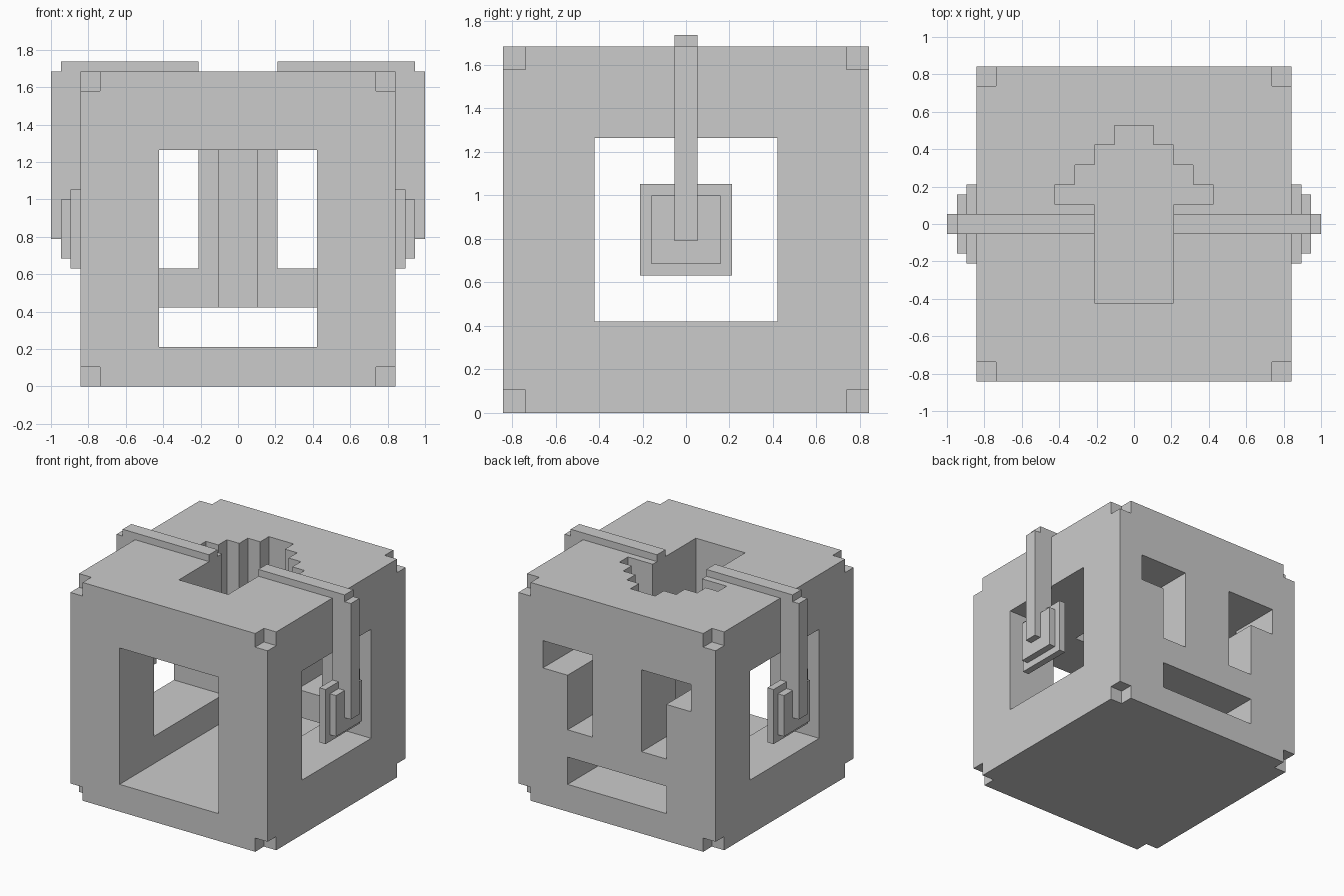
import bpy, bmesh
from mathutils import Vector

if "Cube" in bpy.data.objects:
    bpy.data.objects.remove(bpy.data.objects["Cube"])

U = 2 / 19          # one grid unit of the blocky design
N = 8               # half the block's width in units


def make_object(name, bm):
    mesh = bpy.data.meshes.new(name)
    bm.to_mesh(mesh)
    bm.free()
    obj = bpy.data.objects.new(name, mesh)
    bpy.context.collection.objects.link(obj)
    return obj


def box(name, x0, x1, y0, y1, z0, z1):
    bm = bmesh.new()
    bmesh.ops.create_cube(bm, size=1)
    for v in bm.verts:
        v.co = Vector(((x0 + x1) / 2 + v.co.x * (x1 - x0),
                       (y0 + y1) / 2 + v.co.y * (y1 - y0),
                       (z0 + z1) / 2 + v.co.z * (z1 - z0))) * U
    return make_object(name, bm)


# Openings as boxes in units: x0, x1, y0, y1, z0, z1
openings = [
    (-4, 4, -8, 4, 2, 12),      # front opening and inner chamber
    (-8, 8, -4, 4, 4, 12),      # side openings
    (-4, 4, 4, 8, 2, 4),        # back slot
]
# stepped arrow-shaped shaft from the top
for y0, y1, h in ((-4, 1, 2), (1, 2, 4), (2, 3, 3), (3, 4, 2), (4, 5, 1)):
    openings.append((-h, h, y0, y1, 4, 16))
# two L-shaped windows in the back
for s in (-1, 1):
    for a, b, z0, z1 in ((2, 4, 6, 12), (4, 6, 10, 12)):
        openings.append((min(s * a, s * b), max(s * a, s * b), 4, 8, z0, z1))
# notched corners
for x in (-8, 7):
    for y in (-8, 7):
        for z in (0, 15):
            openings.append((x, x + 1, y, y + 1, z, z + 1))

# Block body: fill the unit grid, carve the openings, skin the boundary
cells = {(x, y, z) for x in range(-N, N) for y in range(-N, N) for z in range(2 * N)}
for x0, x1, y0, y1, z0, z1 in openings:
    cells -= {(x, y, z) for x in range(x0, x1) for y in range(y0, y1)
              for z in range(z0, z1)}

bm = bmesh.new()
corners = {}
for cell in cells:
    for axis in range(3):
        for side in (0, 1):
            near = list(cell)
            near[axis] += 2 * side - 1
            if tuple(near) in cells:
                continue
            u, v = (axis + 1) % 3, (axis + 2) % 3
            loop = []
            for du, dv in ((0, 0), (1, 0), (1, 1), (0, 1)):
                p = list(cell)
                p[axis] += side
                p[u] += du
                p[v] += dv
                p = tuple(p)
                if p not in corners:
                    corners[p] = bm.verts.new(Vector(p) * U)
                loop.append(corners[p])
            bm.faces.new(loop if side else loop[::-1])
bm.normal_update()
bmesh.ops.dissolve_limit(bm, angle_limit=0.02, verts=bm.verts[:], edges=bm.edges[:],
                         delimit={'NORMAL'})
make_object("block_body", bm)

# Straps over the top and layered side plates, mirrored left and right
for side, s in (("right", 1), ("left", -1)):
    def side_box(name, a, b, *rest):
        box(f"{side}_{name}", min(s * a, s * b), max(s * a, s * b), *rest)
    side_box("top_strap", 2, 9, -.5, .5, 16, 16.5)
    side_box("hanging_strap", 8, 9.5, -.5, .5, 7.5, 16)
    side_box("plate_base", 8, 8.5, -2, 2, 6, 10)
    side_box("plate_raised", 8, 9, -1.5, 1.5, 6.5, 9.5)
